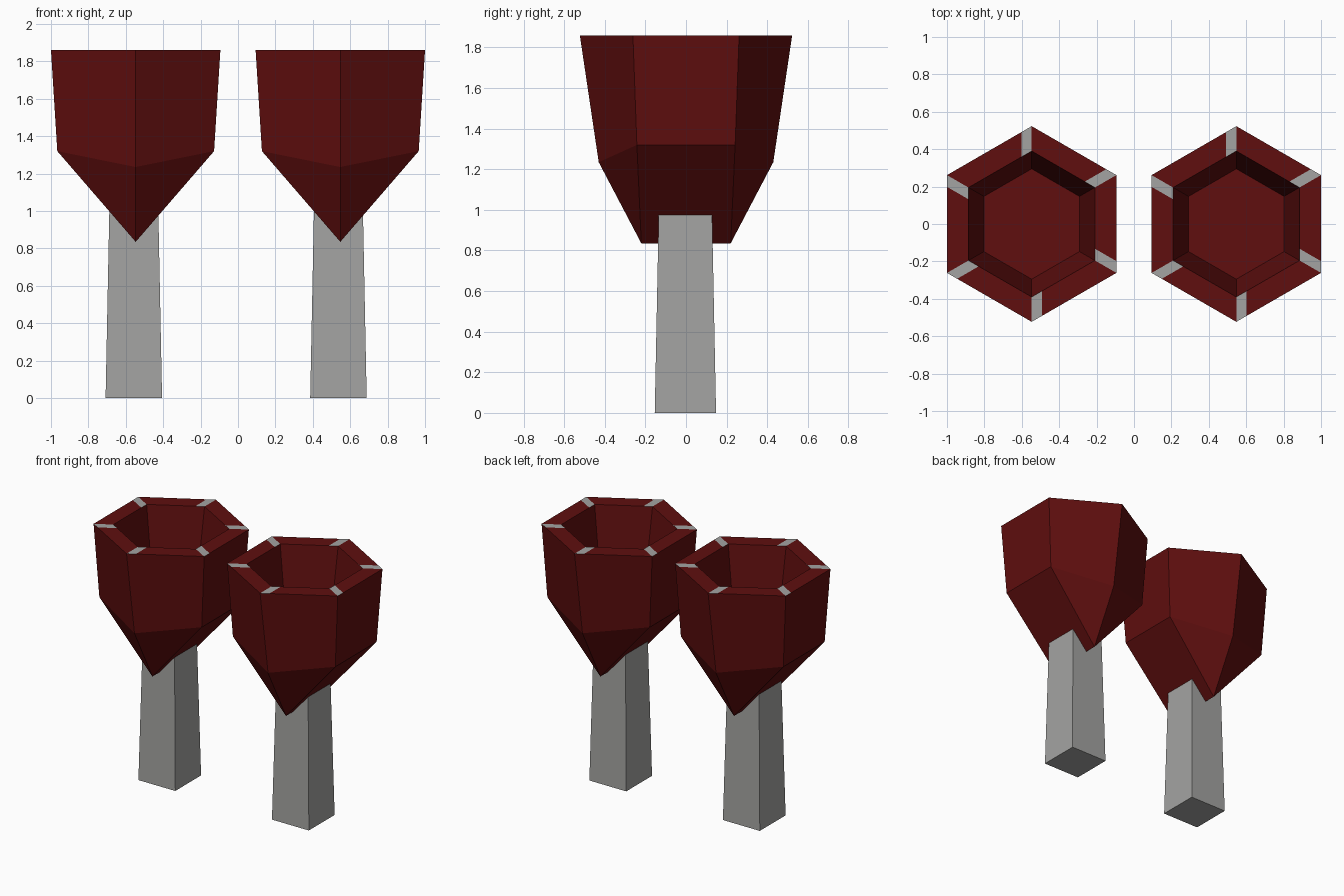
import bpy, bmesh, math
from mathutils import Vector

if "Cube" in bpy.data.objects:
    bpy.data.objects.remove(bpy.data.objects["Cube"])


def material(name, rgb):
    m = bpy.data.materials.new(name)
    m.diffuse_color = (*rgb, 1.0)
    m.use_nodes = True
    m.node_tree.nodes["Principled BSDF"].inputs["Base Color"].default_value = m.diffuse_color
    return m


RED = material("dark red", (0.115, 0.0045, 0.0045))
GREY = material("stone grey", (0.37, 0.37, 0.36))


def make_object(name, bm, mats):
    bmesh.ops.recalc_face_normals(bm, faces=bm.faces[:])
    me = bpy.data.meshes.new(name)
    bm.to_mesh(me)
    bm.free()
    for m in mats:
        me.materials.append(m)
    ob = bpy.data.objects.new(name, me)
    bpy.context.collection.objects.link(ob)
    return ob


def hexagon(radius, z):
    # corners at 30, 90, 150 ... degrees, so two of them point along y
    return [Vector((radius * math.cos(math.radians(30 + 60 * i)),
                    radius * math.sin(math.radians(30 + 60 * i)), z)) for i in range(6)]


def cup(name, cx):
    bm = bmesh.new()

    def ring(points):
        return [bm.verts.new(p + Vector((cx, 0, 0))) for p in points]

    def rim_ring(radius, z, patch):
        # each corner is followed by the end of its grey patch
        c = hexagon(radius, z)
        pts = []
        for i in range(6):
            d = (c[(i + 1) % 6] - c[i]).normalized()
            pts += [c[i], c[i] + d * patch]
        return ring(pts)

    outer = rim_ring(0.523, 1.86, 0.063)
    inner = rim_ring(0.39, 1.86, 0.063)
    floor = ring(hexagon(0.295, 1.30))
    # shoulder: the corners along y sit a little lower than the side ones
    shoulder = hexagon(0.484, 1.32)
    for i, s in ((1, 1), (4, -1)):
        shoulder[i] = Vector((0, 0.43 * s, 1.235))
    shoulder = ring(shoulder)
    # keel ridge under the cup
    back, front = ring([Vector((0, 0.22, 0.835)), Vector((0, -0.22, 0.835))])

    for k in range(12):
        n = (k + 1) % 12
        f = bm.faces.new((outer[k], outer[n], inner[n], inner[k]))
        f.material_index = 1 if k % 2 == 0 else 0
    for i in range(6):
        j = (i + 1) % 6
        a, b, c = 2 * i, 2 * i + 1, (2 * i + 2) % 12
        bm.faces.new((outer[a], shoulder[i], shoulder[j], outer[c], outer[b]))
        bm.faces.new((inner[a], inner[b], inner[c], floor[j], floor[i]))
    bm.faces.new(floor)
    # wedge bottom: two side slopes and four end triangles
    bm.faces.new((shoulder[5], shoulder[0], back, front))
    bm.faces.new((shoulder[2], shoulder[3], front, back))
    for i, j, tip in ((0, 1, back), (1, 2, back), (3, 4, front), (4, 5, front)):
        bm.faces.new((shoulder[i], shoulder[j], tip))
    return make_object(name, bm, (RED, GREY))


def post(name, cx):
    # slightly tapered square post whose top is buried in the cup
    bm = bmesh.new()
    bmesh.ops.create_cube(bm, size=1.0)
    for v in bm.verts:
        top = v.co.z > 0
        w = 0.258 if top else 0.302
        v.co = Vector((cx + v.co.x * w, -0.003 + v.co.y * w, 1.1 if top else 0.0))
    return make_object(name, bm, (GREY,))


for side, x in (("left", -0.547), ("right", 0.547)):
    cup(side + "_cup", x)
    post(side + "_post", x - 0.01)
